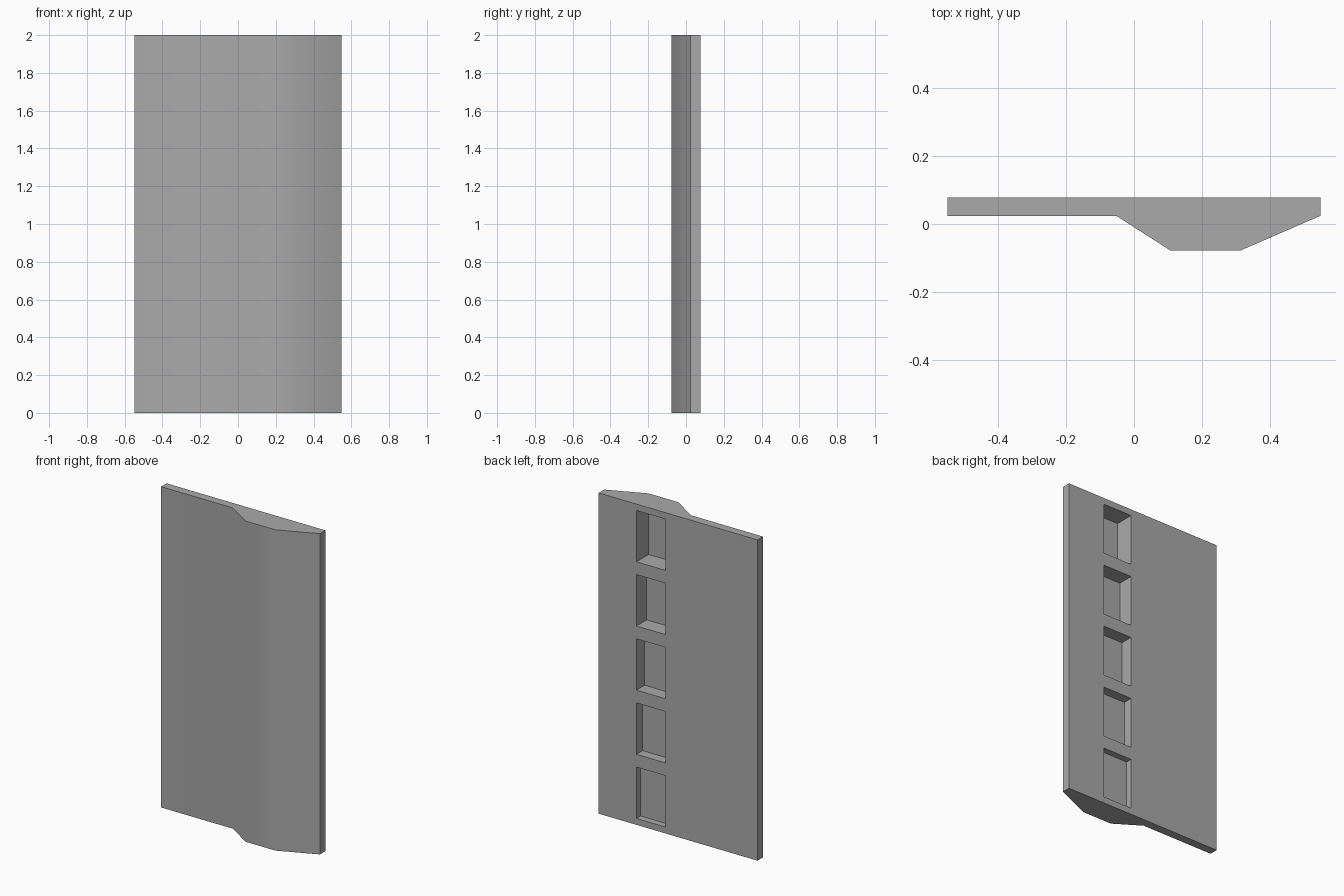
import bpy
import bmesh
from math import radians
from mathutils import Matrix, Vector

if "Cube" in bpy.data.objects:
    bpy.data.objects.remove(bpy.data.objects["Cube"])

HEIGHT = 2.0
BACK = 0.078
# Cross-section in x, y: flat plate with a raised, bevelled rib on the front
PROFILE = [(-0.548, BACK), (-0.548, 0.024), (-0.052, 0.024), (0.107, -BACK),
           (0.313, -BACK), (0.548, 0.024), (0.548, BACK)]


def make_object(name, bm):
    bmesh.ops.recalc_face_normals(bm, faces=bm.faces)
    mesh = bpy.data.meshes.new(name)
    bm.to_mesh(mesh)
    bm.free()
    obj = bpy.data.objects.new(name, mesh)
    bpy.context.collection.objects.link(obj)
    return obj


# Single grey material
grey = bpy.data.materials.new("plain_grey")
grey.use_nodes = True
colour = (0.4, 0.4, 0.4, 1.0)
grey.diffuse_color = colour
grey.node_tree.nodes["Principled BSDF"].inputs["Base Color"].default_value = colour

# Panel: the cross-section extruded upwards
bm = bmesh.new()
base = bm.faces.new([bm.verts.new((x, y, 0)) for x, y in PROFILE])
top = bmesh.ops.extrude_face_region(bm, geom=[base])["geom"]
bmesh.ops.translate(bm, vec=(0, 0, HEIGHT),
                    verts=[v for v in top if isinstance(v, bmesh.types.BMVert)])
panel = make_object("panel", bm)
panel.data.materials.append(grey)

# Five pockets in the back, each one deeper than the one below
bm = bmesh.new()
for i in range(5):
    depth = 0.04 + 0.02 * i
    outside = 0.05
    size = Vector((0.2, depth + outside, 0.32))
    centre = Vector((0.187, BACK + (outside - depth) / 2, 0.2 + 0.4 * i))
    bmesh.ops.create_cube(bm, size=1, matrix=Matrix.LocRotScale(centre, None, size))
cutter = make_object("pocket_cutter", bm)
cutter.data.materials.append(grey)
cutter.hide_render = True

cut = panel.modifiers.new("pockets", "BOOLEAN")
cut.operation = "DIFFERENCE"
cut.solver = "EXACT"
cut.object = cutter

bpy.ops.object.select_all(action="DESELECT")
panel.select_set(True)
bpy.context.view_layer.objects.active = panel
bpy.ops.object.modifier_apply(modifier=cut.name)
bpy.data.objects.remove(cutter)

# Soft shading across the rib, crisp outer corners
bpy.ops.object.shade_smooth_by_angle(angle=radians(40))
